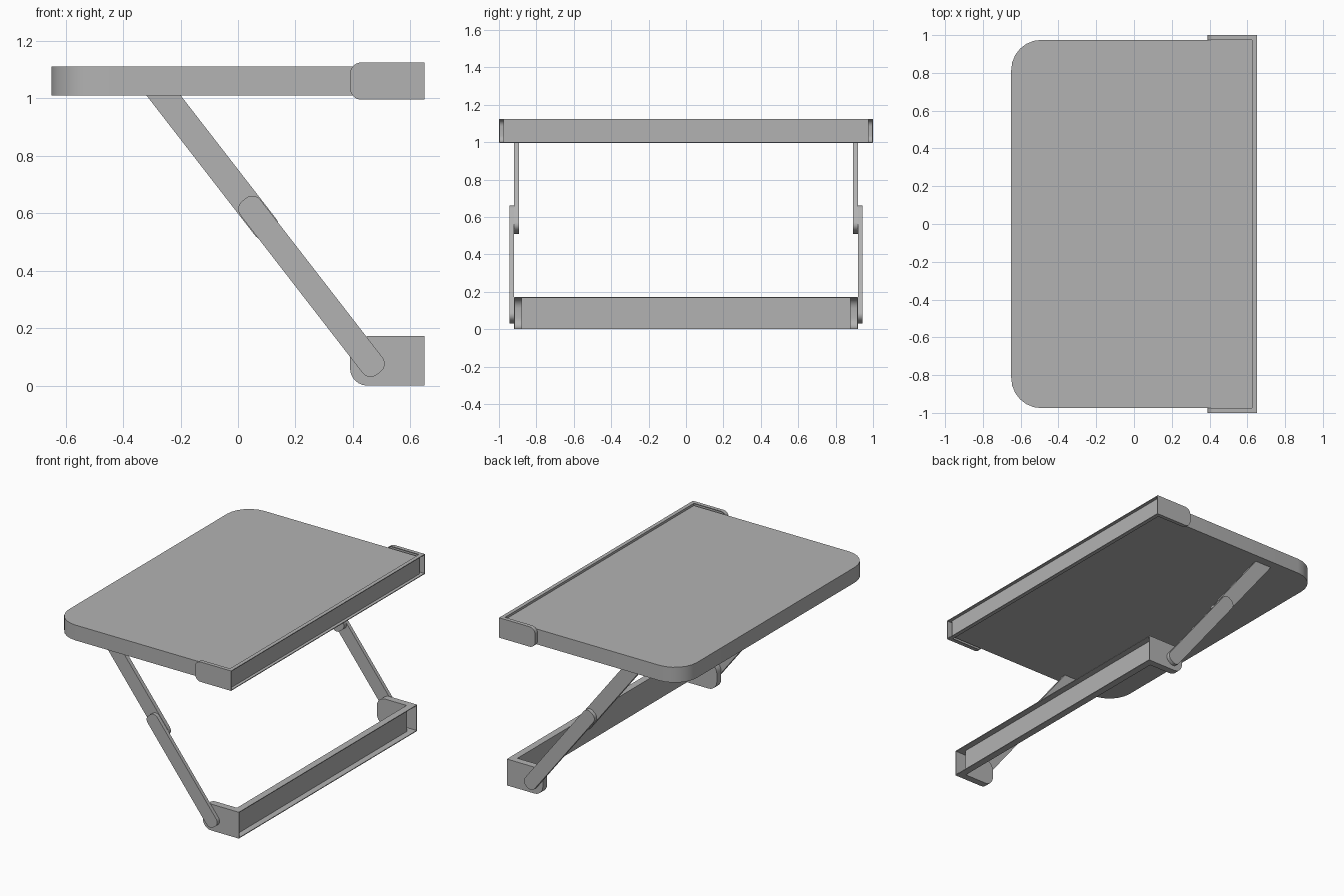
import bpy, bmesh
from math import pi, cos, sin, radians
from mathutils import Vector

cube = bpy.data.objects.get("Cube")
if cube:
    bpy.data.objects.remove(cube, do_unlink=True)

grey = bpy.data.materials.new("grey_metal")
grey.use_nodes = True
COLOUR = (0.45, 0.45, 0.45, 1)
grey.diffuse_color = COLOUR
grey.node_tree.nodes["Principled BSDF"].inputs["Base Color"].default_value = COLOUR


def rounded(u0, u1, v0, v1, left, right=0, segs=6):
    """Counter-clockwise rectangle with separate radii for its two ends."""
    pts = []
    corners = [(u0, v0, 1, 1, left, pi), (u1, v0, -1, 1, right, 1.5 * pi),
               (u1, v1, -1, -1, right, 0), (u0, v1, 1, -1, left, pi / 2)]
    for u, v, su, sv, r, start in corners:
        if not r:
            pts.append((u, v))
            continue
        for i in range(segs + 1):
            a = start + pi / 2 * i / segs
            pts.append((u + su * r + r * cos(a), v + sv * r + r * sin(a)))
    return pts


def prism(name, outline, place, lo, hi):
    """Extrude an outline; place(u, v, w) maps it into space."""
    bm = bmesh.new()
    bottom = [bm.verts.new(place(u, v, lo)) for u, v in outline]
    top = [bm.verts.new(place(u, v, hi)) for u, v in outline]
    bm.faces.new(bottom)
    bm.faces.new(top)
    n = len(outline)
    for i in range(n):
        j = (i + 1) % n
        bm.faces.new((bottom[i], bottom[j], top[j], top[i]))
    bmesh.ops.recalc_face_normals(bm, faces=bm.faces)
    mesh = bpy.data.meshes.new(name)
    bm.to_mesh(mesh)
    bm.free()
    mesh.materials.append(grey)
    obj = bpy.data.objects.new(name, mesh)
    bpy.context.collection.objects.link(obj)
    bpy.ops.object.select_all(action='DESELECT')
    obj.select_set(True)
    bpy.context.view_layer.objects.active = obj
    bpy.ops.object.shade_smooth_by_angle(angle=radians(35))
    return obj


def flat(u, v, w):
    return (u, v, w)


def upright(u, v, w):
    return (u, w, v)


SIDES = (("front", -1), ("back", 1))
WALL_X, FRONT_X, SHEET = 0.65, 0.39, 0.005


def bracket(name, half, z0, z1, depth, radius, inner_plate):
    """Wall channel with hollow, round-nosed cheeks at both ends."""
    web_x = WALL_X - depth
    inner = half - depth
    prism(name + "_web", rounded(web_x, web_x + SHEET, -inner, inner, 0),
          flat, z0, z1)
    for label, z in (("lower", z0), ("upper", z1 - SHEET)):
        prism(f"{name}_{label}_flange",
              rounded(web_x, WALL_X, -inner, inner, 0), flat, z, z + SHEET)
    outline = rounded(FRONT_X, WALL_X, z0, z1, radius)
    hollow = rounded(FRONT_X + SHEET, WALL_X, z0 + SHEET, z1 - SHEET, radius - SHEET)
    # Both outlines run nose, lower wall corner, upper wall corner, nose
    k = len(outline) // 2
    def open_path(p):
        return p[k:] + p[:k]
    rim = open_path(outline) + open_path(hollow)[::-1]
    for side, s in SIDES:
        prism(f"{name}_{side}_rim", rim, upright, s * inner, s * (half - SHEET))
        prism(f"{name}_{side}_cheek", outline, upright, s * (half - SHEET), s * half)
        if inner_plate:
            plate = rounded(FRONT_X + SHEET, web_x, z0 + SHEET, z1 - SHEET, radius - SHEET)
            prism(f"{name}_{side}_inner_plate", plate, upright,
                  s * inner, s * (inner + SHEET))


bracket("upper_bracket", 1.0, 0.995, 1.125, 0.025, 0.04, False)
bracket("lower_bracket", 0.92, 0.0, 0.172, 0.045, 0.06, True)

# Table top with rounded free corners
prism("table_top", rounded(-0.65, 0.625, -0.975, 0.975, 0.16), flat, 1.01, 1.11)

# Two-part folding struts along one sloping line
foot = Vector((0.49, 0.043))
along = Vector((-0.612, 0.79)).normalized()
across = Vector((along.y, -along.x))


def sloped(u, v, w):
    p = foot + along * u + across * v
    return (p.x, w, p.y)


for side, s in SIDES:
    prism(f"{side}_lower_strut", rounded(0, 0.765, -0.044, 0.044, 0.035, 0.035),
          sloped, s * 0.92, s * 0.944)
    prism(f"{side}_upper_strut", rounded(0.608, 1.3, -0.047, 0.047, 0.035, 0.035),
          sloped, s * 0.893, s * 0.92)
